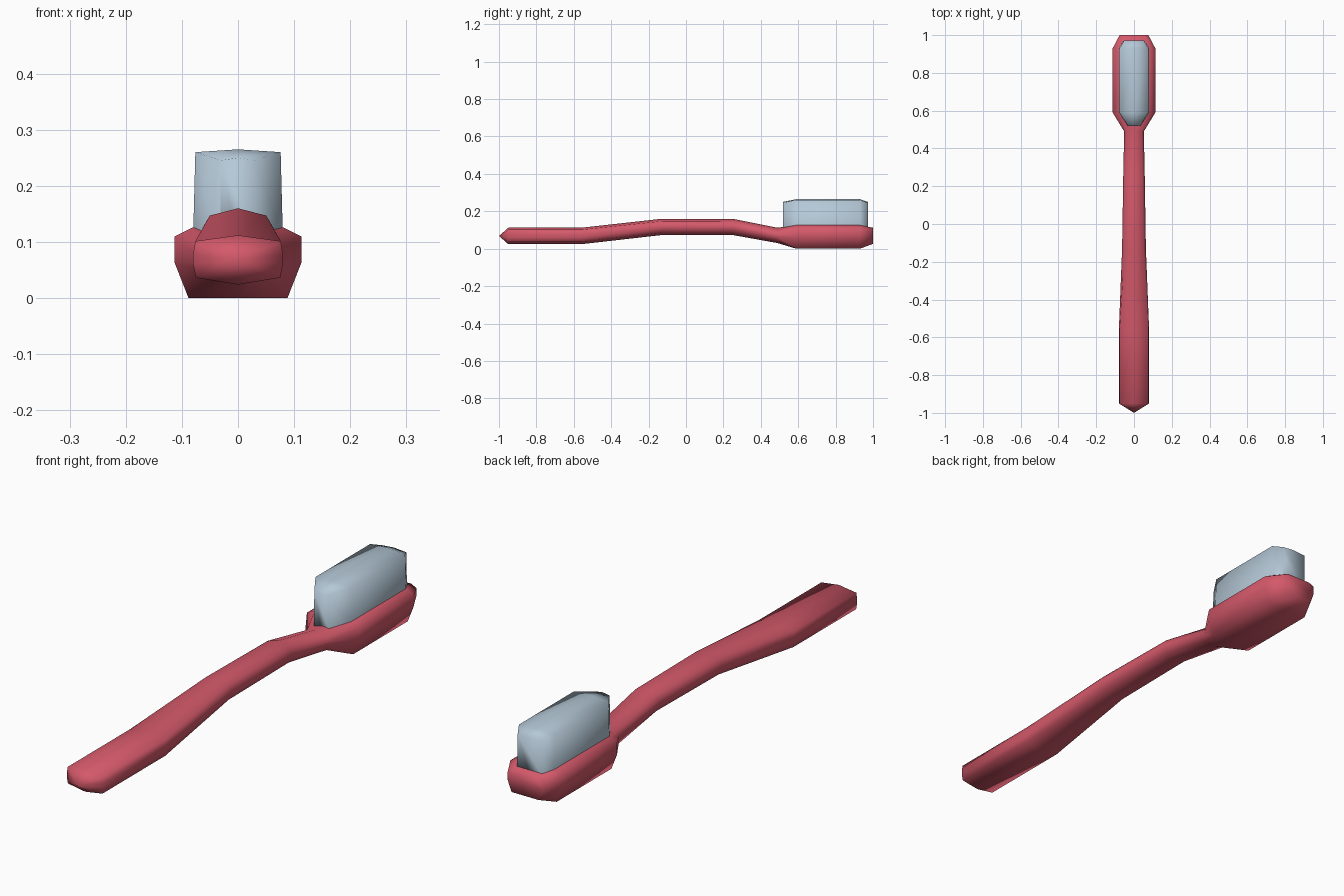
import bpy, bmesh

if "Cube" in bpy.data.objects:
    bpy.data.objects.remove(bpy.data.objects["Cube"])


def material(name, rgb):
    m = bpy.data.materials.new(name)
    m.diffuse_color = (*rgb, 1)
    m.use_nodes = True
    m.node_tree.nodes["Principled BSDF"].inputs["Base Color"].default_value = m.diffuse_color
    return m


def loft(name, sections, mat, tip=None):
    """Skin closed rings of points along y; optional pointed start."""
    bm = bmesh.new()
    rings = [[bm.verts.new(p) for p in s] for s in sections]
    n = len(rings[0])
    for a, b in zip(rings, rings[1:]):
        for i in range(n):
            j = (i + 1) % n
            bm.faces.new((a[i], a[j], b[j], b[i]))
    if tip:
        t = bm.verts.new(tip)
        for i in range(n):
            bm.faces.new((t, rings[0][(i + 1) % n], rings[0][i]))
    else:
        bm.faces.new(rings[0])
    bm.faces.new(rings[-1])
    bmesh.ops.recalc_face_normals(bm, faces=bm.faces)
    for f in bm.faces:
        f.smooth = True
    me = bpy.data.meshes.new(name)
    bm.to_mesh(me)
    bm.free()
    me.materials.append(mat)
    ob = bpy.data.objects.new(name, me)
    bpy.context.collection.objects.link(ob)
    return ob


def ring(y, half_width, z0, z1, profile):
    """Half profile of (width, height) fractions, mirrored in x."""
    pts = [(w * half_width, y, z0 + h * (z1 - z0)) for w, h in profile]
    return pts + [(-x, yy, z) for x, yy, z in reversed(pts) if x > 1e-6]


red = material("red plastic", (0.66, 0.10, 0.145))
pale = material("pale bristle blue", (0.46, 0.58, 0.68))

# Body: curved handle flowing into a wider flat-bottomed head
grip = [(0, 1), (0.95, 0.88), (1, 0.62), (1, 0.42), (0.94, 0.14), (0, 0)]
neck = [(0, 1), (0.80, 0.85), (1, 0.60), (1, 0.42), (0.80, 0.15), (0, 0)]
head = [(0, 1), (0.71, 1), (1, 0.87), (1, 0.50), (0.78, 0), (0, 0)]
stations = [
    (-0.95, 0.080, 0.024, 0.112, grip),
    (-0.56, 0.080, 0.024, 0.112, grip),
    (-0.13, 0.063, 0.073, 0.160, neck),
    (0.25, 0.057, 0.073, 0.160, neck),
    (0.49, 0.052, 0.030, 0.112, neck),
    (0.59, 0.113, 0.000, 0.126, head),
    (0.93, 0.113, 0.000, 0.126, head),
    (1.00, 0.076, 0.026, 0.112, head),
]
loft("handle_and_head", [ring(*s) for s in stations], red, tip=(0, -1.0, 0.068))

# Bristle block: slightly tapered upward with a gently crowned top
block = [(0, 1), (0.95, 0.97), (1, 0.05), (1, 0), (0, 0)]
tufts = [
    (0.518, 0.032, 0.10, 0.250, block),
    (0.590, 0.080, 0.10, 0.265, block),
    (0.930, 0.080, 0.10, 0.265, block),
    (0.972, 0.055, 0.10, 0.250, block),
]
loft("bristles", [ring(*s) for s in tufts], pale)
